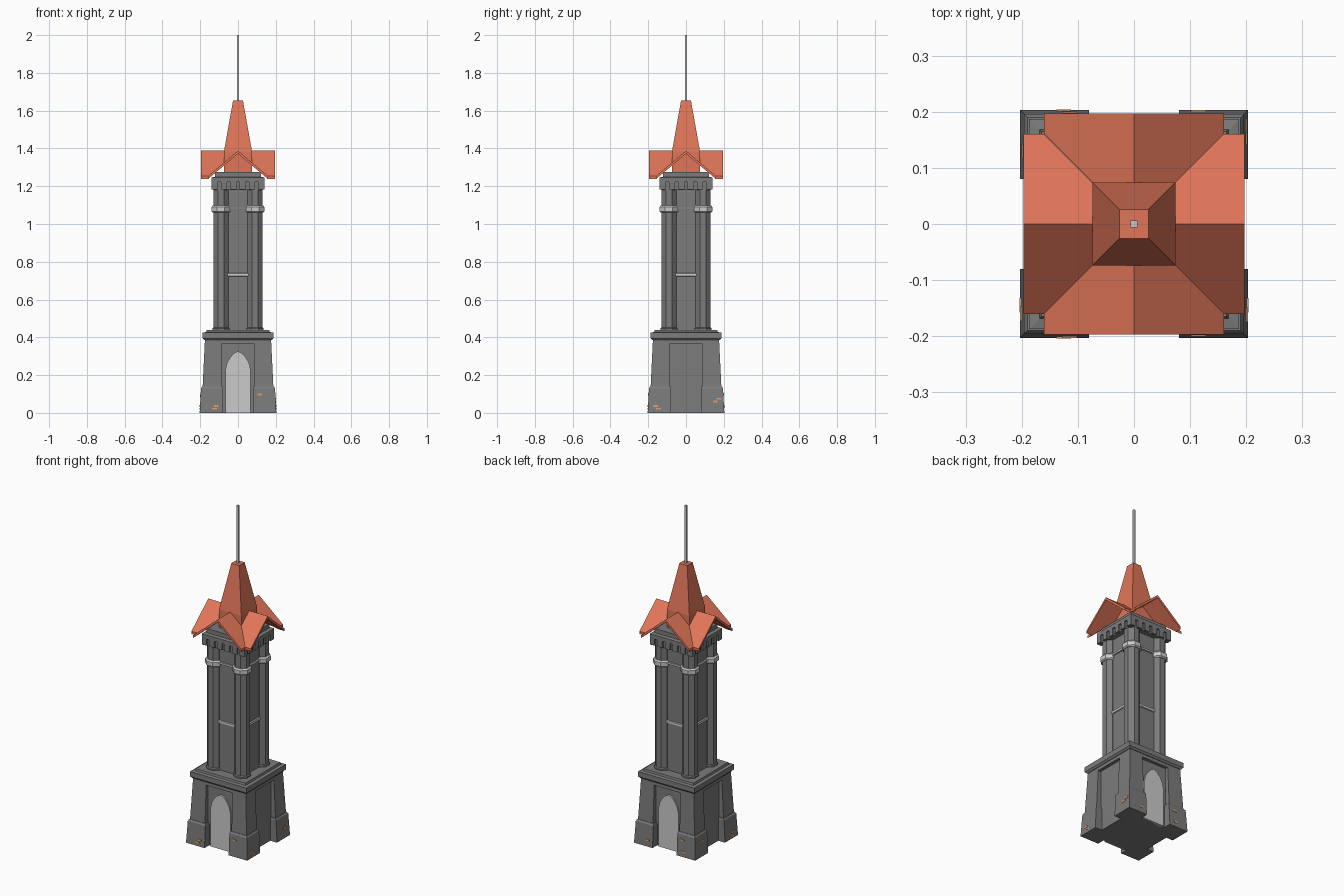
import bpy, bmesh, math
from mathutils import Matrix, Vector

if "Cube" in bpy.data.objects:
    bpy.data.objects.remove(bpy.data.objects["Cube"])

def mat(name, c):
    m = bpy.data.materials.new(name)
    m.diffuse_color = (*c, 1)
    m.use_nodes = True
    m.node_tree.nodes["Principled BSDF"].inputs["Base Color"].default_value = m.diffuse_color
    return m

STONE = mat("stone", (0.2, 0.2, 0.2))
PALE = mat("pale_stone", (0.55, 0.55, 0.55))
TILE = mat("roof_tile", (0.75, 0.18, 0.1))
BRICK = mat("brick", (0.7, 0.35, 0.15))

def finish(name, bm, m):
    bmesh.ops.recalc_face_normals(bm, faces=bm.faces)
    me = bpy.data.meshes.new(name)
    bm.to_mesh(me)
    bm.free()
    me.materials.append(m)
    ob = bpy.data.objects.new(name, me)
    bpy.context.collection.objects.link(ob)
    return ob

def loft(bm, rings, rot=0):
    """Skin closed rings of points and cap both ends; rot in quarter turns."""
    R = Matrix.Rotation(rot * math.pi / 2, 3, 'Z')
    vs = [[bm.verts.new(R @ Vector(p)) for p in r] for r in rings]
    n = len(vs[0])
    for a, b in zip(vs, vs[1:]):
        for i in range(n):
            bm.faces.new((a[i], a[(i+1) % n], b[(i+1) % n], b[i]))
    bm.faces.new(vs[0][::-1])
    bm.faces.new(vs[-1])

def rect(x0, x1, y0, y1, z):
    return [(x0, y0, z), (x1, y0, z), (x1, y1, z), (x0, y1, z)]

def sq(h, z):
    return rect(-h, h, -h, h, z)

def octagon(c, a, z):
    r = a / math.cos(math.pi / 8)
    return [(c + r*math.cos(math.pi*(2*k+1)/8), c + r*math.sin(math.pi*(2*k+1)/8), z) for k in range(8)]

def tower(name, m, *profile):
    """Square stack following (half width, z) pairs."""
    bm = bmesh.new()
    loft(bm, [sq(h, z) for h, z in profile])
    return finish(name, bm, m)

def four(name, m, rings_list):
    """Repeat lofts on all four sides or corners."""
    bm = bmesh.new()
    for k in range(4):
        for rings in rings_list:
            loft(bm, rings, k)
    return finish(name, bm, m)

# Base: recessed core, battered corner piers, lintels and feet
tower("base_core", STONE, (0.158, 0), (0.158, 0.39))
def outer(z):
    return 0.194 - 0.019 * z / 0.39
four("base_piers", STONE, [[rect(0.088, outer(z), 0.088, outer(z), z) for z in (0, 0.39)]])
four("base_lintels", STONE, [[rect(-0.09, 0.09, -outer(z), -0.15, z) for z in (0.365, 0.39)]])
four("base_feet", STONE, [[rect(0.08, 0.203, 0.08, 0.203, 0),
                           rect(0.08, 0.196, 0.08, 0.196, 0.13),
                           rect(0.083, 0.19, 0.083, 0.19, 0.14)]])
tower("base_ledge", STONE, (0.178, 0.385), (0.187, 0.395), (0.187, 0.425), (0.168, 0.428), (0.165, 0.44))

# Pointed doors on front and back
half = [(0.065, 0), (0.065, 0.235), (0.058, 0.265), (0.043, 0.292), (0.023, 0.314)]
arch = half + [(0, 0.327)] + [(-x, z) for x, z in half[::-1]]
bm = bmesh.new()
for k in (0, 2):
    loft(bm, [[(x, y, z) for x, z in arch] for y in (-0.166, -0.15)], k)
finish("doors", bm, PALE)

# Exposed bricks on the feet: (side, along, z)
bm = bmesh.new()
for k, u, z in [(0, -.115, .037), (0, -.125, .022), (0, .115, .098),
                (1, -.162, .037), (1, -.145, .022), (1, .155, .06), (1, .175, .075),
                (2, -.115, .037), (2, .115, .098), (2, .125, .03),
                (3, .16, .037), (3, .145, .022), (3, -.13, .09)]:
    d = 0.205 - 0.006 * z / 0.13
    loft(bm, [rect(u-.013, u+.013, -d, -.18, z-.005), rect(u-.013, u+.013, -d, -.18, z+.005)], k)
finish("exposed_bricks", bm, BRICK)

# Shaft with octagonal corner columns and pale bands
tower("shaft", STONE, (0.105, 0.43), (0.105, 1.2))
four("corner_columns", STONE, [[octagon(0.09, a, z) for a, z in
                                ((.045, .44), (.045, .448), (.04, .453), (.04, 1.19))]])
four("column_collars", PALE, [[octagon(0.091, a, z) for a, z in
                               ((.042, 1.06), (.049, 1.066), (.049, 1.09), (.042, 1.098))]])
tower("middle_band", PALE, (0.104, .722), (0.111, .725), (0.111, .738), (0.104, .741))
tower("upper_band", PALE, (0.114, 1.08), (0.114, 1.09))

# Cornice with small blocks
tower("cornice", STONE, (0.131, 1.18), (0.131, 1.222), (0.141, 1.222), (0.141, 1.246), (0.122, 1.25), (0.122, 1.275))
blocks = []
for i in range(6):
    u = -0.125 + i * 0.05
    blocks.append([rect(u-.016, u+.016, -.141, -.125, z) for z in (1.182, 1.223)])
four("cornice_blocks", STONE, blocks)

# Four crossing gable roofs made of sloping slabs meeting at the valleys
def gable_slope(s):
    zr, ze, t = 1.388, 1.253, 0.016
    pts = [(0, -.197, zr), (s*.16, -.197, ze), (s*.16, -.16, ze), (0, 0, zr)]
    return [pts, [(x, y, z - t) for x, y, z in pts]]
four("gable_roofs", TILE, [gable_slope(1), gable_slope(-1)])

# Spire and rod
tower("spire", TILE, (0.074, 1.275), (0.074, 1.385), (0.026, 1.655))
tower("spire_rod", PALE, (0.0065, 1.65), (0.0065, 2.0))
